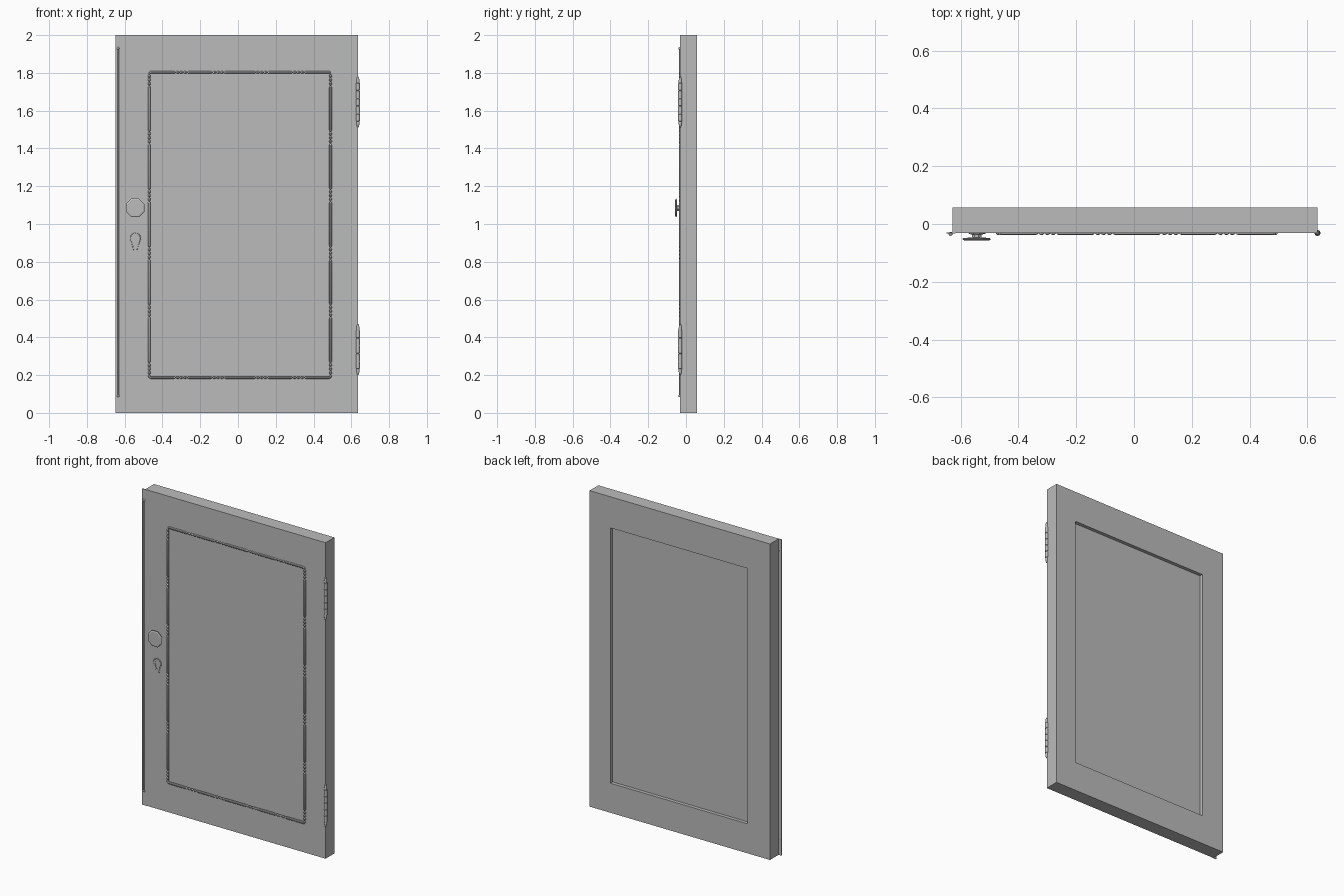
import bpy, bmesh, math
from mathutils import Matrix, Vector

cube = bpy.data.objects.get("Cube")
if cube:
    bpy.data.objects.remove(cube, do_unlink=True)

grey = bpy.data.materials.new("plain_grey")
grey.use_nodes = True
COLOUR = (0.5, 0.5, 0.5, 1)
grey.diffuse_color = COLOUR
grey.node_tree.nodes["Principled BSDF"].inputs["Base Color"].default_value = COLOUR

FRONT, BACK = -0.031, 0.057
LEFT_EDGE, RIGHT_EDGE = -0.628, 0.635
IN_L, IN_R, IN_B, IN_T = -0.47, 0.49, 0.187, 1.803


def finish(name, bm, smooth=False):
    bmesh.ops.recalc_face_normals(bm, faces=bm.faces)
    mesh = bpy.data.meshes.new(name)
    bm.to_mesh(mesh)
    bm.free()
    mesh.materials.append(grey)
    obj = bpy.data.objects.new(name, mesh)
    bpy.context.collection.objects.link(obj)
    if smooth:
        bpy.ops.object.select_all(action="DESELECT")
        obj.select_set(True)
        bpy.context.view_layer.objects.active = obj
        bpy.ops.object.shade_smooth_by_angle(angle=math.radians(40))
    return obj


def box(name, x, y, z):
    bm = bmesh.new()
    size = [b - a for a, b in (x, y, z)]
    mid = [(a + b) / 2 for a, b in (x, y, z)]
    bmesh.ops.create_cube(bm, size=1, matrix=Matrix.Translation(mid) @ Matrix.Diagonal((*size, 1)))
    return finish(name, bm)


def lathe(name, profile, start, axis, sides=10, smooth=True):
    """Turn a (radius, distance) profile around an axis."""
    turn = Vector((0, 0, 1)).rotation_difference(Vector(axis)).to_matrix()
    bm = bmesh.new()
    rings = []
    for r, h in profile:
        ring = []
        for i in range(sides):
            a = 2 * math.pi * (i + 0.5) / sides
            ring.append(bm.verts.new(Vector(start) + turn @ Vector((r * math.cos(a), r * math.sin(a), h))))
        rings.append(ring)
    for lo, hi in zip(rings, rings[1:]):
        for i in range(sides):
            j = (i + 1) % sides
            bm.faces.new((lo[i], lo[j], hi[j], hi[i]))
    bm.faces.new(rings[0])
    bm.faces.new(rings[-1])
    return finish(name, bm, smooth)


def capsule(lo, hi, r, cap):
    """Profile of a rod with rounded ends."""
    return [(r * 0.3, lo), (r * 0.8, lo + cap * 0.4), (r, lo + cap),
            (r, hi - cap), (r * 0.8, hi - cap * 0.4), (r * 0.3, hi)]


# Frame and panel
box("left_stile", (IN_R, RIGHT_EDGE), (FRONT, BACK), (0, 2))
box("right_stile", (LEFT_EDGE, IN_L), (FRONT, BACK), (0, 2))
box("top_rail", (IN_L, IN_R), (FRONT, BACK), (IN_T, 2))
box("bottom_rail", (IN_L, IN_R), (FRONT, BACK), (0, IN_B))
box("panel", (IN_L, IN_R), (-0.02, 0.035), (IN_B, IN_T))


# Bead-and-reel moulding around the panel
def moulding(name, start, axis, length, groups):
    profile, at = [], 0
    for g in groups:
        if g - 0.032 - at > 0.01:
            profile += capsule(at, g - 0.032, 0.0075, 0.008)
        for off in (-0.02, 0, 0.02):
            profile += capsule(g + off - 0.009, g + off + 0.009, 0.0075, 0.007)
        at = g + 0.032
    if length - at > 0.01:
        profile += capsule(at, length, 0.0075, 0.008)
    lathe(name, profile, start, axis, 8)


width, height = IN_R - IN_L, IN_T - IN_B
across = [0.17, 0.365, 0.595, 0.79]
upward = [0.046 + 0.306 * i for i in range(6)]
for name, z in (("top_moulding", IN_T), ("bottom_moulding", IN_B)):
    moulding(name, (IN_L, FRONT, z), (1, 0, 0), width, across)
for name, x in (("left_moulding", IN_R), ("right_moulding", IN_L)):
    moulding(name, (x, FRONT, IN_B), (0, 0, 1), height, upward)

# Meeting strip with its rod and end studs
box("meeting_strip", (-0.649, -0.618), (-0.033, -0.029), (0, 2))
lathe("strip_rod", capsule(0, 1.84, 0.004, 0.004), (-0.635, -0.034, 0.09), (0, 0, 1), 8)
for name, z in (("lower_stud", 0.09), ("upper_stud", 1.93)):
    lathe(name, capsule(-0.007, 0.007, 0.007, 0.005), (-0.635, -0.034, z), (0, 0, 1))

# Hinges: five knuckles between tapered finials
for name, z in (("lower_hinge", 0.2), ("upper_hinge", 1.51)):
    profile = [(0.003, 0), (0.007, 0.012), (0.009, 0.03)]
    for i in range(5):
        lo = 0.033 + i * 0.041
        profile += [(0.008, lo), (0.0105, lo + 0.002), (0.0105, lo + 0.038), (0.008, lo + 0.04)]
    profile += [(0.009, 0.241), (0.007, 0.259), (0.003, 0.271)]
    lathe(name, profile, (RIGHT_EDGE, FRONT, z), (0, 0, 1), 12)

# Door knob
lathe("door_knob", [(0.027, 0), (0.025, 0.004), (0.018, 0.006), (0.018, 0.016), (0.046, 0.017),
                    (0.053, 0.019), (0.053, 0.023), (0.046, 0.026)],
      (-0.545, FRONT, 1.085), (0, -1, 0), 8, False)

# Keyhole surround: a teardrop band edged with beads
path = []
for i in range(13):
    a = math.radians(-40 + 260 * i / 12)
    path.append(Vector((0.026 * math.cos(a), 0, 0.924 + 0.026 * math.sin(a))))
for t in (0.33, 0.67, 1):
    path.append(path[12].lerp(Vector((-0.010, 0, 0.867)), t))
path += [Vector((-p.x, 0, p.z)) for p in reversed(path[13:])]
centre = Vector((-0.543, FRONT, 0))
middle = Vector((0, 0, 0.917))

bm = bmesh.new()
for p in path:
    bmesh.ops.create_icosphere(bm, subdivisions=1, radius=0.0045,
                               matrix=Matrix.Translation(centre + p))
finish("keyhole_beads", bm, True)

bm = bmesh.new()
rows = [[bm.verts.new(centre + middle.lerp(p, s) + Vector((0, y, 0))) for p in path]
        for s, y in ((1, 0), (1, -0.003), (0.6, -0.003), (0.6, 0))]
for lo, hi in zip(rows, rows[1:]):
    for i in range(len(path)):
        j = (i + 1) % len(path)
        bm.faces.new((lo[i], lo[j], hi[j], hi[i]))
finish("keyhole_band", bm)
